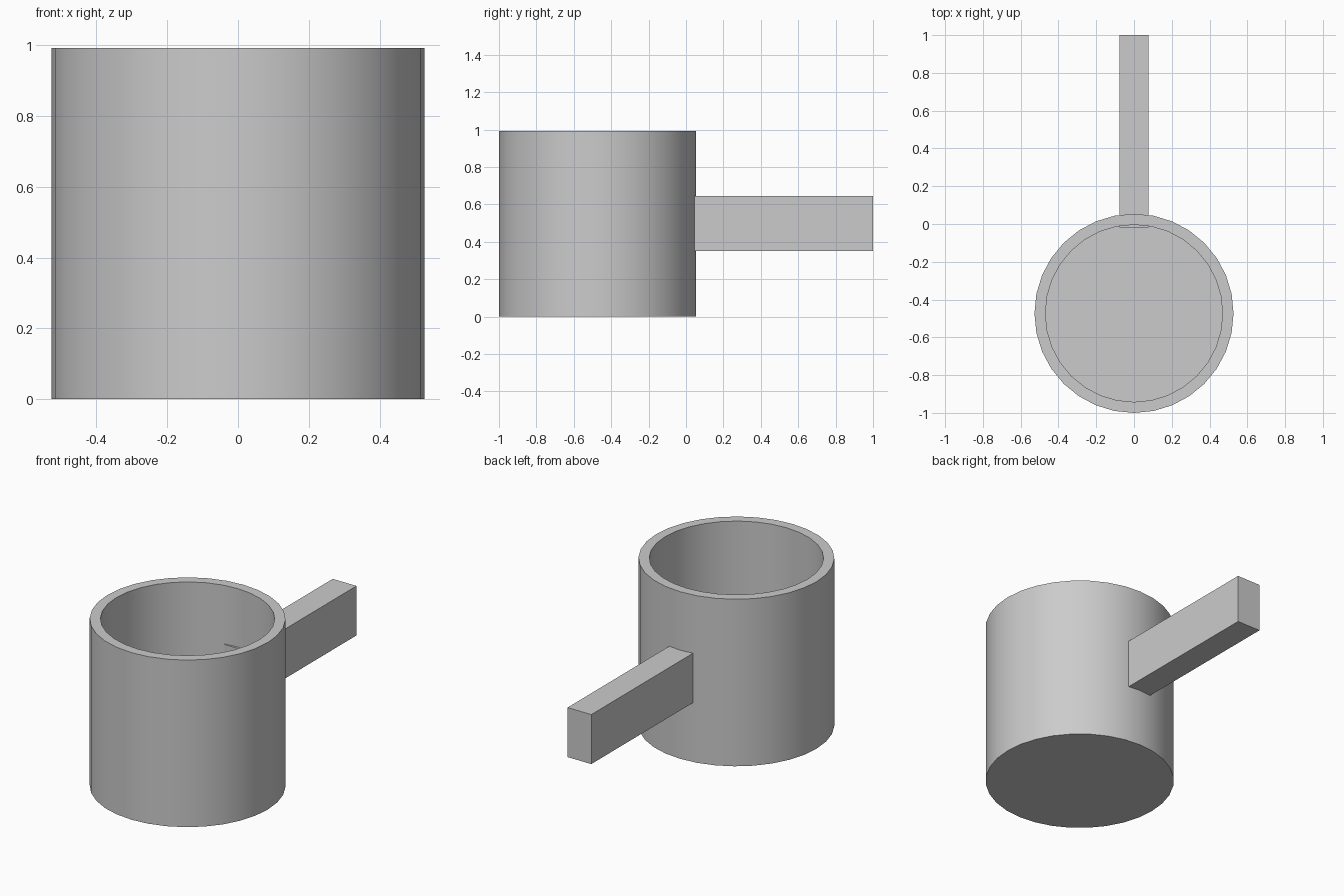
import bpy, bmesh, math
from mathutils import Matrix, Vector

cube = bpy.data.objects.get("Cube")
if cube:
    bpy.data.objects.remove(cube, do_unlink=True)

SIDES = 32
RADIUS, INNER_RADIUS = 0.527, 0.469
HEIGHT, FLOOR = 0.992, 0.058
CUP_Y = -1 + RADIUS

# Single plain grey
GREY = (0.6, 0.6, 0.6, 1)
grey = bpy.data.materials.new("plain grey")
grey.use_nodes = True
grey.diffuse_color = GREY
grey.node_tree.nodes["Principled BSDF"].inputs["Base Color"].default_value = GREY


def add_object(name, bm):
    bmesh.ops.recalc_face_normals(bm, faces=bm.faces)
    mesh = bpy.data.meshes.new(name)
    bm.to_mesh(mesh)
    bm.free()
    mesh.materials.append(grey)
    obj = bpy.data.objects.new(name, mesh)
    bpy.context.collection.objects.link(obj)
    return obj


# Cup: a cylinder whose top is narrowed to the rim, then sunk to the floor
bm = bmesh.new()
bmesh.ops.create_cone(bm, cap_ends=True, segments=SIDES, radius1=RADIUS,
                      radius2=RADIUS, depth=HEIGHT,
                      matrix=Matrix.Translation((0, CUP_Y, HEIGHT / 2)))
top = max(bm.faces, key=lambda f: f.calc_center_median().z)
cavity = bmesh.ops.extrude_discrete_faces(bm, faces=[])["faces"]
rim = bmesh.ops.extrude_face_region(bm, geom=[top])["geom"]
bmesh.ops.delete(bm, geom=[top], context='FACES_ONLY')
ring = [v for v in rim if isinstance(v, bmesh.types.BMVert)]
inner = next(f for f in rim if isinstance(f, bmesh.types.BMFace))
scale = INNER_RADIUS / RADIUS
bmesh.ops.scale(bm, verts=ring, vec=(scale, scale, 1),
                space=Matrix.Translation((0, -CUP_Y, 0)))
well = bmesh.ops.extrude_face_region(bm, geom=[inner])["geom"]
bmesh.ops.delete(bm, geom=[inner], context='FACES_ONLY')
bmesh.ops.translate(bm, verts=[v for v in well if isinstance(v, bmesh.types.BMVert)],
                    vec=(0, 0, FLOOR - HEIGHT))
cup = add_object("cup", bm)
bpy.ops.object.select_all(action='DESELECT')
cup.select_set(True)
bpy.context.view_layer.objects.active = cup
bpy.ops.object.shade_smooth_by_angle(angle=math.radians(30))

# Handle: straight bar running through the rear wall, its end showing inside
low, high = Vector((-0.078, -0.018, 0.351)), Vector((0.078, 1.0, 0.645))
bm = bmesh.new()
bmesh.ops.create_cube(bm, size=1, matrix=Matrix.Translation((low + high) / 2)
                      @ Matrix.Diagonal((*(high - low), 1)))
add_object("handle", bm)
